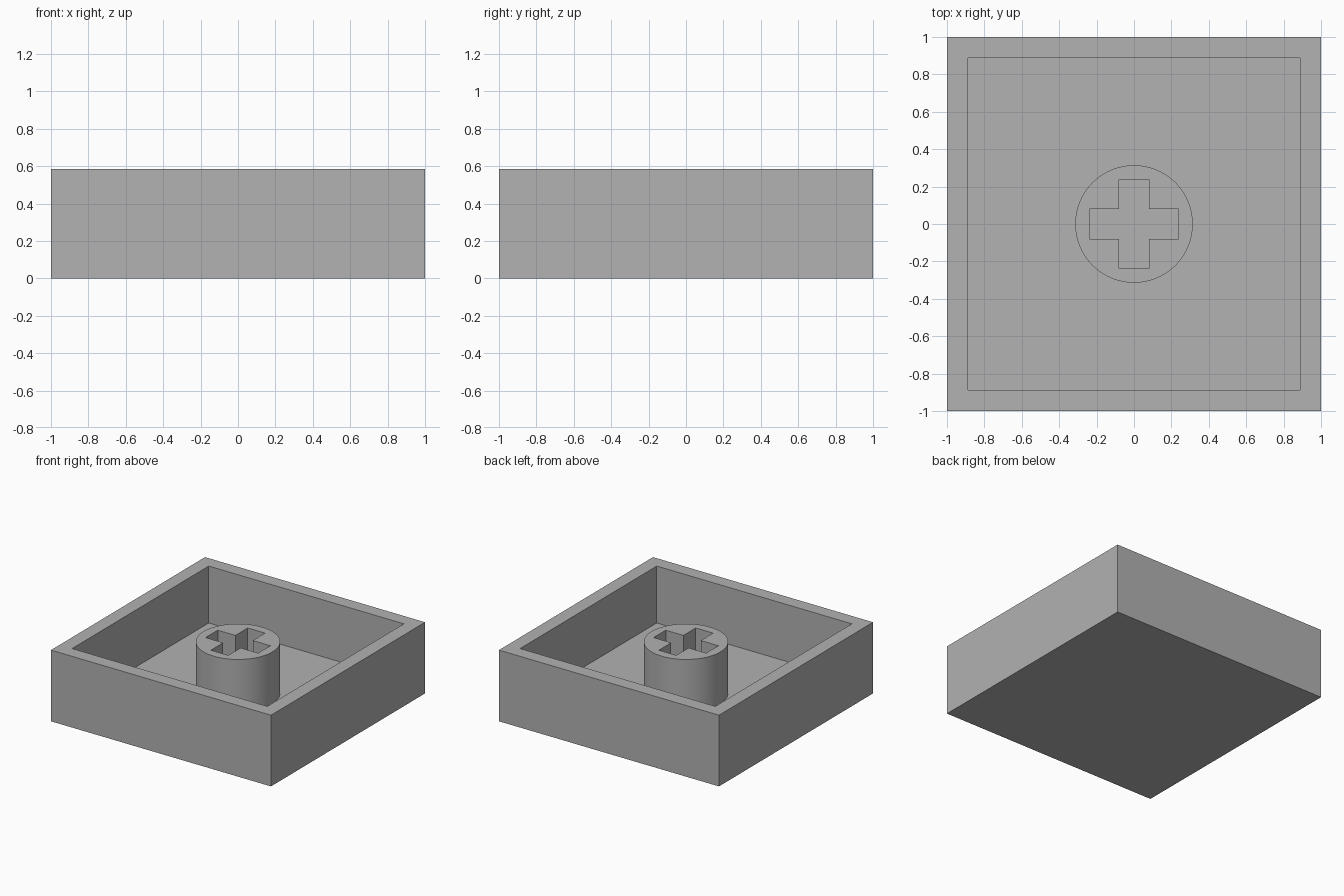
import bpy
import bmesh
from math import cos, sin, tau, radians

default = bpy.data.objects.get("Cube")
if default:
    bpy.data.objects.remove(default, do_unlink=True)

HEIGHT, FLOOR, WALL = 0.585, 0.117, 0.113
STEM_TOP, STEM_RADIUS = 0.54, 0.314
CROSS_REACH, CROSS_HALF = 0.239, 0.079

grey = bpy.data.materials.new("plain grey")
grey.use_nodes = True
grey.diffuse_color = (0.445, 0.445, 0.445, 1)
grey.node_tree.nodes["Principled BSDF"].inputs["Base Color"].default_value = grey.diffuse_color


def add_object(name, data):
    obj = bpy.data.objects.new(name, data)
    data.materials.append(grey)
    bpy.context.collection.objects.link(obj)
    return obj


# Square tray: a box whose top is inset, then pushed down to the floor
bm = bmesh.new()
bmesh.ops.create_cube(bm, size=2)
for v in bm.verts:
    v.co.z = HEIGHT if v.co.z > 0 else 0
bm.normal_update()
top = next(f for f in bm.faces if f.normal.z > 0.9)
bmesh.ops.inset_region(bm, faces=[top], thickness=WALL, use_even_offset=True)
hollow = bmesh.ops.extrude_face_region(bm, geom=[top])["geom"]
for v in (g for g in hollow if isinstance(g, bmesh.types.BMVert)):
    v.co.z = FLOOR
if top.is_valid:
    bmesh.ops.delete(bm, geom=[top], context="FACES_ONLY")
bmesh.ops.recalc_face_normals(bm, faces=bm.faces)
tray_mesh = bpy.data.meshes.new("tray")
bm.to_mesh(tray_mesh)
bm.free()
add_object("tray", tray_mesh)

# Round stem with a cross-shaped socket: a filled outline, extruded
outline = bpy.data.curves.new("stem", "CURVE")
outline.dimensions = "2D"
outline.fill_mode = "BOTH"
outline.extrude = (STEM_TOP - FLOOR) / 2


def add_loop(points):
    spline = outline.splines.new("POLY")
    spline.points.add(len(points) - 1)
    for point, (x, y) in zip(spline.points, points):
        point.co = (x, y, 0, 1)
    spline.use_cyclic_u = True


SIDES = 96
add_loop([(STEM_RADIUS * cos(tau * i / SIDES), STEM_RADIUS * sin(tau * i / SIDES))
          for i in range(SIDES)])

# One arm of the cross, turned a quarter at a time
cross = []
arm = [(CROSS_HALF, -CROSS_HALF), (CROSS_REACH, -CROSS_HALF), (CROSS_REACH, CROSS_HALF)]
for turn in range(4):
    cross += arm
    arm = [(-y, x) for x, y in arm]
add_loop(cross)

stem = add_object("stem", outline)
stem.location.z = (STEM_TOP + FLOOR) / 2
bpy.ops.object.select_all(action="DESELECT")
stem.select_set(True)
bpy.context.view_layer.objects.active = stem
bpy.ops.object.convert(target="MESH")
stem = bpy.context.object

# Weld the caps to the sides and smooth only the round wall
bm = bmesh.new()
bm.from_mesh(stem.data)
bmesh.ops.remove_doubles(bm, verts=bm.verts, dist=0.0005)
bmesh.ops.recalc_face_normals(bm, faces=bm.faces)
bm.to_mesh(stem.data)
bm.free()
bpy.ops.object.shade_smooth_by_angle(angle=radians(30))
